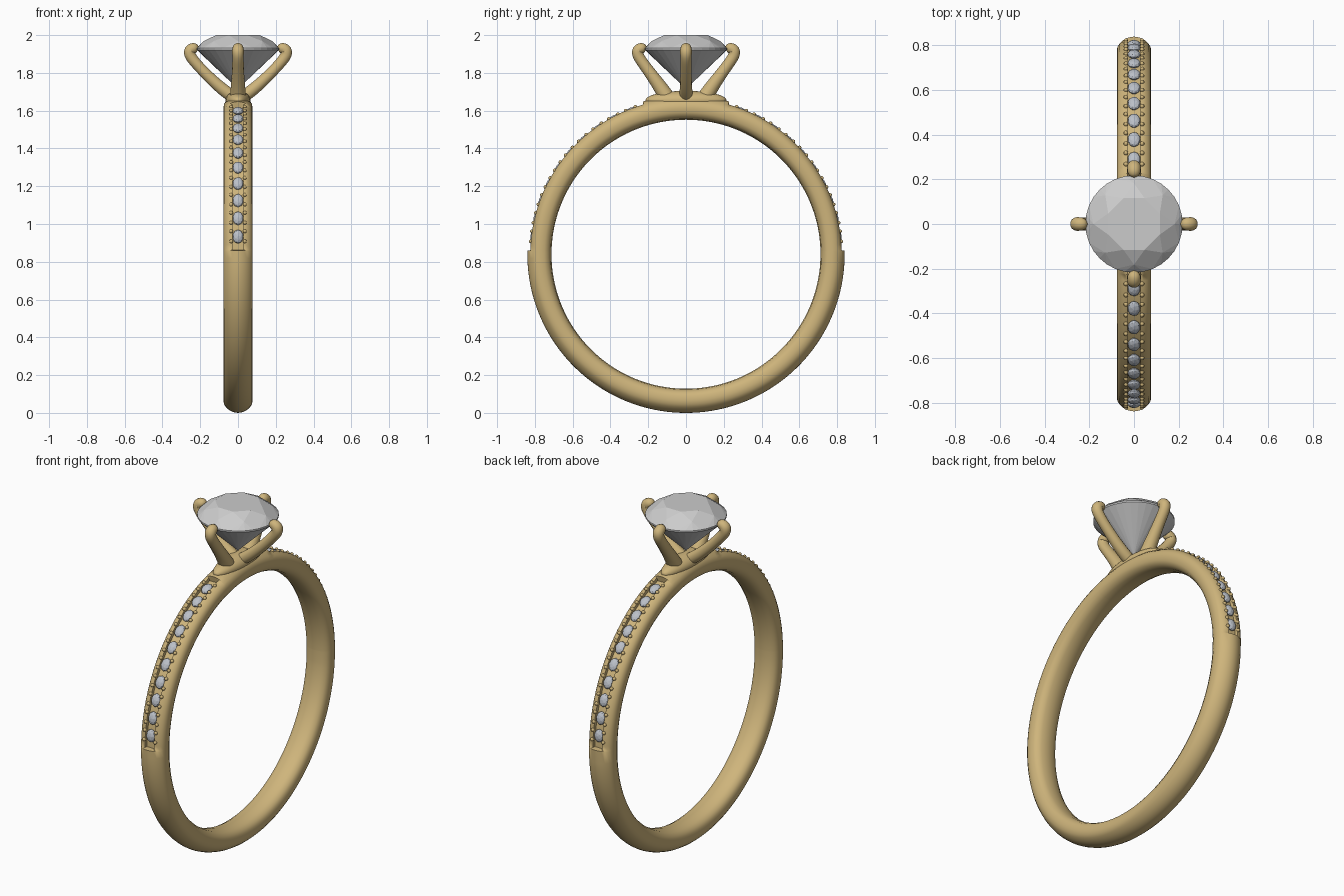
import bpy, bmesh
from math import sin, cos, pi, radians
from mathutils import Matrix, Vector

if "Cube" in bpy.data.objects:
    bpy.data.objects.remove(bpy.data.objects["Cube"])

CZ = 0.84                       # height of the ring centre
gold = bpy.data.materials.new("gold")
gold.diffuse_color = (0.62, 0.46, 0.2, 1)
gold.use_nodes = True
gold.node_tree.nodes["Principled BSDF"].inputs["Base Color"].default_value = gold.diffuse_color
silver = bpy.data.materials.new("small_stone_grey")
silver.diffuse_color = (0.5, 0.53, 0.58, 1)
silver.use_nodes = True
silver.node_tree.nodes["Principled BSDF"].inputs["Base Color"].default_value = silver.diffuse_color


def finish(bm, name, mat=None, angle=None):
    bmesh.ops.recalc_face_normals(bm, faces=bm.faces)
    me = bpy.data.meshes.new(name)
    bm.to_mesh(me)
    bm.free()
    ob = bpy.data.objects.new(name, me)
    bpy.context.collection.objects.link(ob)
    if mat:
        me.materials.append(mat)
    if angle:
        bpy.ops.object.select_all(action='DESELECT')
        ob.select_set(True)
        bpy.context.view_layer.objects.active = ob
        bpy.ops.object.shade_smooth_by_angle(angle=radians(angle))
    return ob


# Band: half profile (x, radius) from outer crest to inner crest
PLAIN = [(0, .84), (.016, .838), (.032, .833), (.048, .824), (.064, .81), (.074, .795),
         (.077, .775), (.075, .75), (.064, .73), (.04, .717), (0, .712)]
CHANNEL = [(0, .805), (.029, .805), (.03, .824), (.042, .824)] + PLAIN[4:]
START, END = 1.5, 74            # channel limits in degrees


def band():
    bm = bmesh.new()
    angles = [START + (END - START) * i / 36 for i in range(37)]
    right = [(START - .2, PLAIN)] + [(a, CHANNEL) for a in angles] + [(END + .2, PLAIN)]
    top = [(END + .2 + (180 - 2 * END - .4) * i / 14, PLAIN) for i in range(1, 14)]
    left = [(180 - a, p) for a, p in reversed(right)]
    bottom = [(181.5 + 177 * i / 80, PLAIN) for i in range(80)]
    rings = []
    for a, prof in right + top + left + bottom:
        t = radians(a)
        full = prof + [(-x, r) for x, r in reversed(prof[1:-1])]
        rings.append([bm.verts.new((x, r * cos(t), min(CZ + r * sin(t), 1.665)))
                      for x, r in full])
    for k, r0 in enumerate(rings):
        r1 = rings[(k + 1) % len(rings)]
        for i in range(len(r0)):
            j = (i + 1) % len(r0)
            bm.faces.new((r0[i], r0[j], r1[j], r1[i]))
    finish(bm, "band", gold, 40)


def surface_matrix(side, t, r, x, scale):
    # local y runs along the band, local z points outward
    n = Vector((0, side * cos(t), sin(t)))
    tan = Vector((0, -side * sin(t), cos(t)))
    rot = Matrix((Vector((1, 0, 0)), tan, n)).transposed().to_4x4()
    pos = Vector((x, 0, CZ)) + n * r
    return Matrix.Translation(pos) @ rot @ Matrix.Diagonal((*scale, 1))


def pave():
    stones, beads = bmesh.new(), bmesh.new()
    step = radians(6.95)
    for side in (-1, 1):
        for i in range(10):
            t = radians(6.6) + i * step
            bmesh.ops.create_icosphere(stones, subdivisions=2, radius=1,
                matrix=surface_matrix(side, t, .812, 0, (.029, .037, .018)))
            for x in (-.036, .036):
                for off in (-.27, .27):
                    bmesh.ops.create_icosphere(beads, subdivisions=2, radius=.0105,
                        matrix=surface_matrix(side, t + off * step, .824, x, (1, 1, 1)))
    finish(stones, "pave_stones", silver)
    finish(beads, "pave_beads", gold, 60)


# Centre stone: convex hull of a round brilliant's facet corners
def centre_stone():
    bm = bmesh.new()

    def circle(n, r, z, shift=0):
        for i in range(n):
            a = 2 * pi * (i + shift) / n
            bm.verts.new((r * cos(a), r * sin(a), z))
    circle(8, .125, 2.0, .5)
    circle(8, .182, 1.968)
    circle(32, .218, 1.931)
    circle(32, .218, 1.922)
    circle(8, .05, 1.762, .5)
    bm.verts.new((0, 0, 1.715))
    bmesh.ops.convex_hull(bm, input=bm.verts)
    bmesh.ops.dissolve_limit(bm, angle_limit=radians(1), verts=bm.verts, edges=bm.edges)
    finish(bm, "centre_stone")


# Prongs: tapered tubes with hooked, rounded tips (distance out, height, radius)
HOOK = [(.252, 1.885, .030), (.258, 1.915, .031), (.243, 1.929, .030),
        (.228, 1.930, .028), (.217, 1.929, .021), (.211, 1.928, .011), (.209, 1.927, .001)]
CROSS = [(.0, 1.655, .034), (.06, 1.695, .034), (.13, 1.755, .031), (.20, 1.825, .029)] + HOOK
ALONG = [(.085, 1.645, .045), (.11, 1.685, .042), (.15, 1.745, .036), (.205, 1.82, .031)] + HOOK


def prong(name, path, angle):
    cu = bpy.data.curves.new(name, 'CURVE')
    cu.dimensions = '3D'
    cu.bevel_depth = 1
    cu.bevel_resolution = 5
    cu.use_fill_caps = True
    sp = cu.splines.new('NURBS')
    sp.points.add(len(path) - 1)
    for p, (d, z, r) in zip(sp.points, path):
        p.co = (d * cos(angle), d * sin(angle), z, 1)
        p.radius = r
    sp.use_endpoint_u = True
    sp.order_u = 3
    sp.resolution_u = 5
    cu.materials.append(gold)
    ob = bpy.data.objects.new(name, cu)
    bpy.context.collection.objects.link(ob)


# Saddle that blends the prongs into the band
def saddle():
    bm = bmesh.new()
    bmesh.ops.create_uvsphere(bm, u_segments=32, v_segments=16, radius=1,
        matrix=Matrix.Translation((0, 0, 1.655)) @ Matrix.Diagonal((.066, .215, .05, 1)))
    finish(bm, "prong_saddle", gold, 60)


band()
pave()
centre_stone()
saddle()
prong("right_prong", CROSS, 0)
prong("left_prong", CROSS, pi)
prong("back_prong", ALONG, pi / 2)
prong("front_prong", ALONG, -pi / 2)
